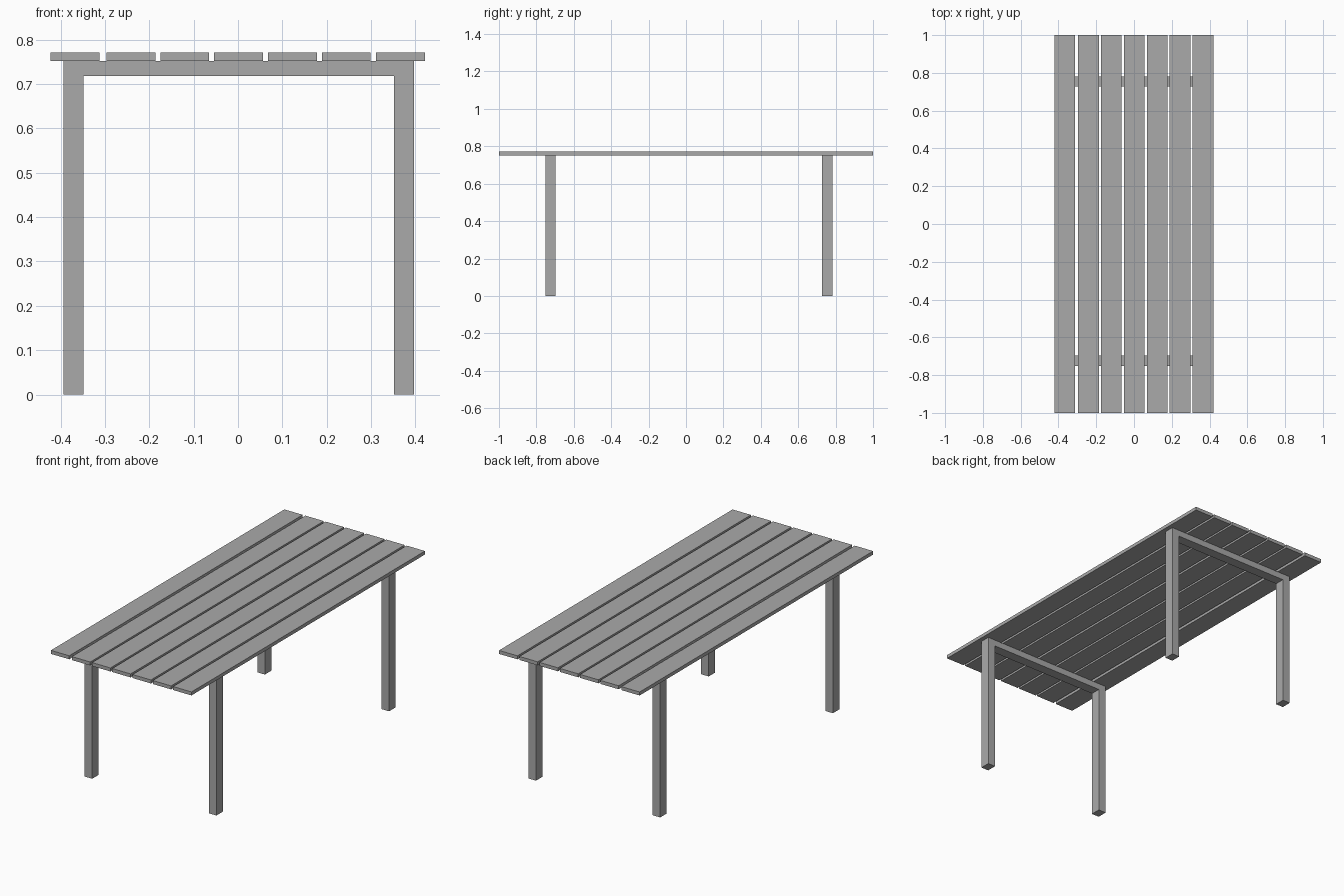
import bpy
import bmesh

cube = bpy.data.objects.get("Cube")
if cube:
    bpy.data.objects.remove(cube, do_unlink=True)

grey = bpy.data.materials.new("plain grey")
grey.use_nodes = True
colour = (0.4, 0.4, 0.4, 1)
grey.diffuse_color = colour
grey.node_tree.nodes["Principled BSDF"].inputs["Base Color"].default_value = colour


def extrude_profile(name, profile, y0, y1):
    """Extrude an x-z outline along y into a closed flat-shaded solid."""
    bm = bmesh.new()
    face = bm.faces.new([bm.verts.new((x, y0, z)) for x, z in profile])
    result = bmesh.ops.extrude_face_region(bm, geom=[face])
    moved = [v for v in result["geom"] if isinstance(v, bmesh.types.BMVert)]
    bmesh.ops.translate(bm, verts=moved, vec=(0, y1 - y0, 0))
    bmesh.ops.recalc_face_normals(bm, faces=bm.faces)
    mesh = bpy.data.meshes.new(name)
    bm.to_mesh(mesh)
    bm.free()
    mesh.materials.append(grey)
    obj = bpy.data.objects.new(name, mesh)
    bpy.context.collection.objects.link(obj)
    return obj


# Heights shared by the parts
rail_bottom, top_bottom, top_height = 0.718, 0.752, 0.771

# Tabletop planks, running front to back
plank_width = 0.11
starts = (-0.422, -0.296, -0.175, -0.054, 0.068, 0.189, 0.311)
for i, x in enumerate(starts):
    end = x + plank_width
    extrude_profile(f"tabletop_plank_{i + 1}",
                    [(x, top_bottom), (end, top_bottom),
                     (end, top_height), (x, top_height)], -1, 1)

# Leg frames: two legs joined by a rail under the planks
left, right, leg = -0.393, 0.397, 0.045
outline = [(left, 0), (left + leg, 0), (left + leg, rail_bottom),
           (right - leg, rail_bottom), (right - leg, 0), (right, 0),
           (right, top_bottom), (left, top_bottom)]
for name, y in (("front_leg_frame", -0.752), ("back_leg_frame", 0.727)):
    extrude_profile(name, outline, y, y + 0.055)
